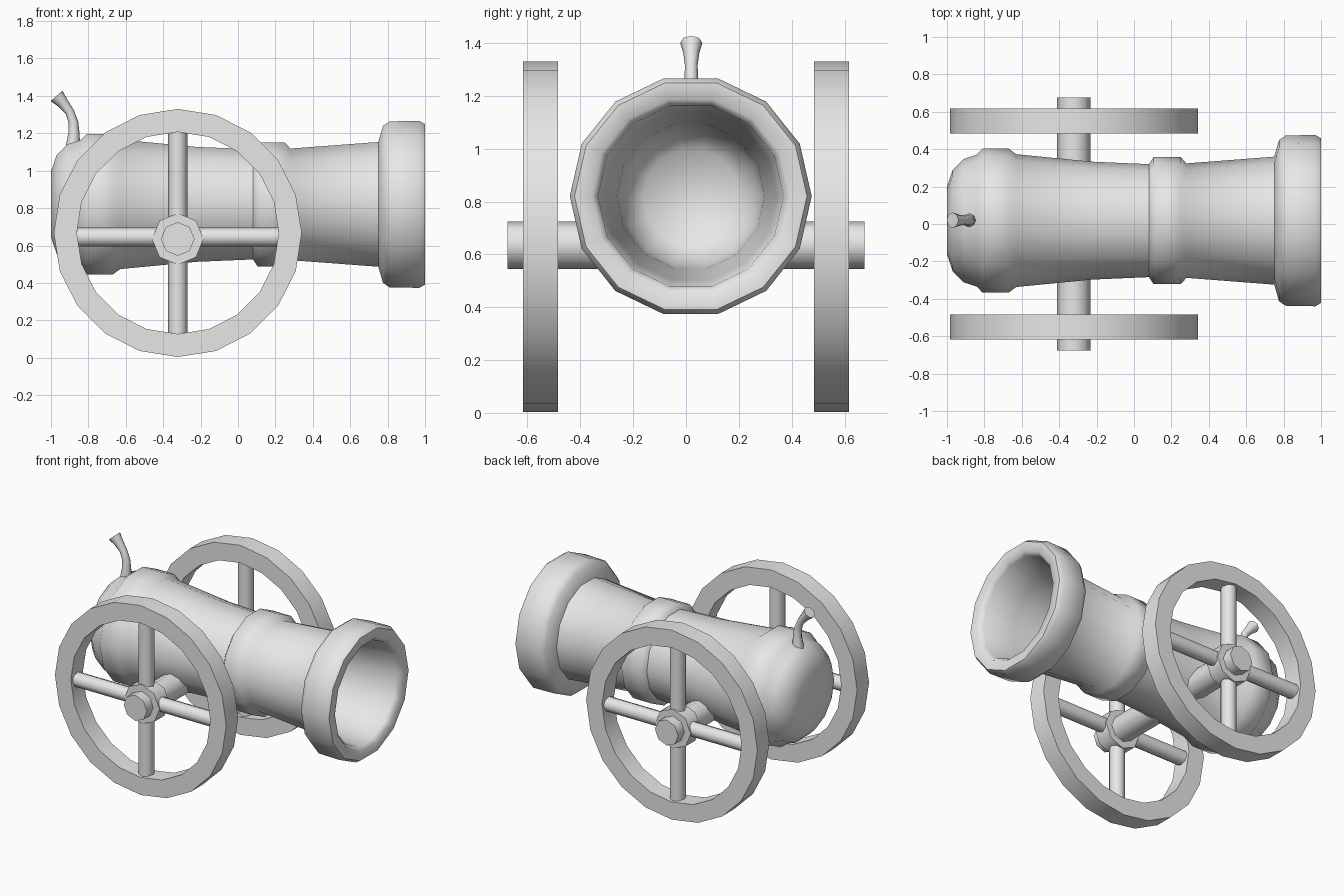
import bpy, bmesh, math
from mathutils import Vector

if "Cube" in bpy.data.objects:
    bpy.data.objects.remove(bpy.data.objects["Cube"])

grey = bpy.data.materials.new("plain_grey")
grey.diffuse_color = (0.8, 0.8, 0.8, 1)
grey.use_nodes = True
grey.node_tree.nodes["Principled BSDF"].inputs["Base Color"].default_value = grey.diffuse_color


def loft(name, points, radii, u, sides, direction=None, loop=False):
    """Skin regular polygon rings set along a path; u points at the first corner."""
    points = [Vector(p) for p in points]
    u = Vector(u)
    bm = bmesh.new()
    rings = []
    for i, (p, r) in enumerate(zip(points, radii)):
        d = Vector(direction) if direction else (
            points[min(i + 1, len(points) - 1)] - points[max(i - 1, 0)]).normalized()
        v = d.cross(u)
        rings.append([bm.verts.new(p + r * (math.cos(a) * u + math.sin(a) * v))
                      for a in (2 * math.pi * k / sides for k in range(sides))])
    pairs = list(zip(rings, rings[1:]))
    if loop:
        pairs.append((rings[-1], rings[0]))
    else:
        bm.faces.new(rings[0])
        bm.faces.new(rings[-1])
    for a, b in pairs:
        for k in range(sides):
            n = (k + 1) % sides
            bm.faces.new((a[k], a[n], b[n], b[k]))
    bmesh.ops.recalc_face_normals(bm, faces=bm.faces)
    mesh = bpy.data.meshes.new(name)
    bm.to_mesh(mesh)
    bm.free()
    mesh.materials.append(grey)
    ob = bpy.data.objects.new(name, mesh)
    bpy.context.collection.objects.link(ob)
    bpy.ops.object.select_all(action='DESELECT')
    ob.select_set(True)
    bpy.context.view_layer.objects.active = ob
    bpy.ops.object.shade_smooth_by_angle(angle=math.radians(58))
    return ob


# Barrel: outer profile from breech to muzzle, then back down the bore (x, radius)
profile = [(-1, .18), (-.97, .27), (-.91, .33), (-.84, .353), (-.81, .385),
           (-.67, .385), (-.63, .355), (-.22, .315), (.08, .302), (.105, .34),
           (.25, .34), (.28, .306), (.75, .342), (.775, .43), (.81, .455),
           (.97, .458), (1, .44), (1, .375), (.97, .351), (.75, .325),
           (.3, .28), (0, .26), (-.1, .18)]
loft("barrel", [(x, .018, .82) for x, r in profile], [r for x, r in profile],
     (0, 1, 0), 14, direction=(1, 0, 0))

# Fuse: bent tube with a flared tip
loft("fuse",
     [(-.885, .02, 1.10), (-.877, .02, 1.20), (-.88, .02, 1.26),
      (-.90, .02, 1.315), (-.935, .02, 1.36), (-.97, .02, 1.40)],
     [.042, .03, .026, .024, .03, .042], (0, 1, 0), 8)

# Axle through the barrel
cx, cz = -.322, .635
loft("axle", [(cx, -.675, cz), (cx, .675, cz)], [.09, .09], (1, 0, 0), 8)

# Wheels with rim, hub and crossed spokes
for side, s in (("front", -1), ("back", 1)):
    y0, y1, ym = s * .485, s * .617, s * .55
    loft(side + "_wheel_rim",
         [(-.322, y, .667) for y in (y0, y1, y1, y0)], [.663, .663, .54, .54],
         (1, 0, 0), 20, direction=(0, 1, 0), loop=True)
    loft(side + "_wheel_hub", [(cx, s * .495, cz), (cx, s * .605, cz)],
         [.138, .138], (1, 0, 0), 8)
    loft(side + "_wheel_long_spoke", [(-.862, ym, .645), (.217, ym, .645)],
         [.051, .051], (0, 1, 0), 8)
    loft(side + "_wheel_upright_spoke", [(cx, ym, .128), (cx, ym, 1.206)],
         [.051, .051], (0, 1, 0), 8)
